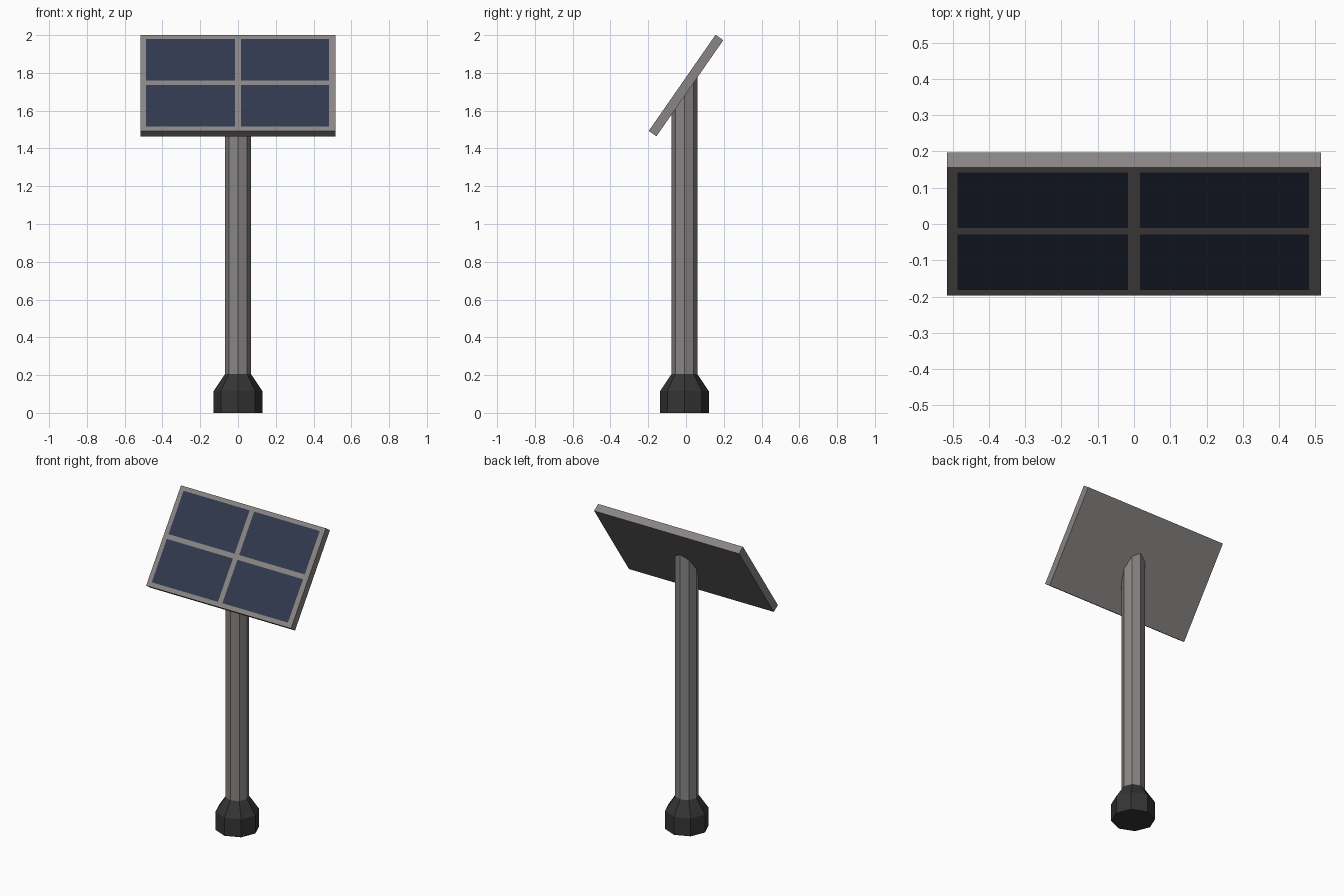
import bpy, bmesh
from math import radians, cos, sin, pi, tan
from mathutils import Vector, Matrix

if "Cube" in bpy.data.objects:
    bpy.data.objects.remove(bpy.data.objects["Cube"])

TILT = radians(55.2)
CENTER = Vector((0, 0, 1.733))
POST_Y = -0.008


def material(name, color):
    m = bpy.data.materials.new(name)
    m.diffuse_color = (*color, 1)
    m.use_nodes = True
    m.node_tree.nodes["Principled BSDF"].inputs["Base Color"].default_value = m.diffuse_color
    return m


def finish(bm, name, *mats):
    bmesh.ops.recalc_face_normals(bm, faces=bm.faces)
    me = bpy.data.meshes.new(name)
    bm.to_mesh(me)
    bm.free()
    for m in mats:
        me.materials.append(m)
    ob = bpy.data.objects.new(name, me)
    bpy.context.collection.objects.link(ob)
    return ob


def octagon_stack(profile):
    """Eight-sided solid through (radius, z) rings, corners on the axes."""
    bm = bmesh.new()
    rings = [[bm.verts.new((r * cos(k * pi / 4), POST_Y + r * sin(k * pi / 4), z))
              for k in range(8)] for r, z in profile]
    for a, b in zip(rings, rings[1:]):
        for k in range(8):
            n = (k + 1) % 8
            bm.faces.new((a[k], a[n], b[n], b[k]))
    bm.faces.new(rings[0][::-1])
    bm.faces.new(rings[-1])
    return bm, rings


metal = material("metal", (0.25, 0.235, 0.23))
dark = material("dark_metal", (0.035, 0.035, 0.035))
navy = material("solar_cell", (0.03, 0.04, 0.075))

# Foot: straight octagonal block with a tapered shoulder
bm, _ = octagon_stack([(0.129, 0), (0.129, 0.115), (0.069, 0.205)])
finish(bm, "foot", dark)

# Post: octagonal column mitred to the tilted panel
bm, rings = octagon_stack([(0.069, 0.19), (0.069, 1.7)])
for v in rings[-1]:
    v.co.z = CENTER.z + v.co.y * tan(TILT)
finish(bm, "post", metal)

# Panel: slab whose front face is divided into frame and four flush cells
bm = bmesh.new()
bmesh.ops.create_cube(bm, size=1, matrix=Matrix.Diagonal((1.03, 0.62, 0.05, 1)))
top = 0.025


def front_faces():
    return [f for f in bm.faces if all(v.co.z > top - 1e-4 for v in f.verts)]


cuts = [((x, 0, 0), (1, 0, 0)) for x in (-0.486, -0.016, 0.016, 0.482)]
cuts += [((0, y, 0), (0, 1, 0)) for y in (-0.282, -0.014, 0.016, 0.284)]
for co, no in cuts:
    faces = front_faces()
    geom = faces + list({e for f in faces for e in f.edges}) + list({v for f in faces for v in f.verts})
    bmesh.ops.bisect_plane(bm, geom=geom, plane_co=co, plane_no=no)
for f in front_faces():
    c = f.calc_center_median()
    if 0.016 < abs(c.x) < 0.48 and 0.02 < abs(c.y) < 0.28:
        f.material_index = 1
bm.transform(Matrix.Translation(CENTER) @ Matrix.Rotation(TILT, 4, 'X'))
finish(bm, "solar_panel", metal, navy)
